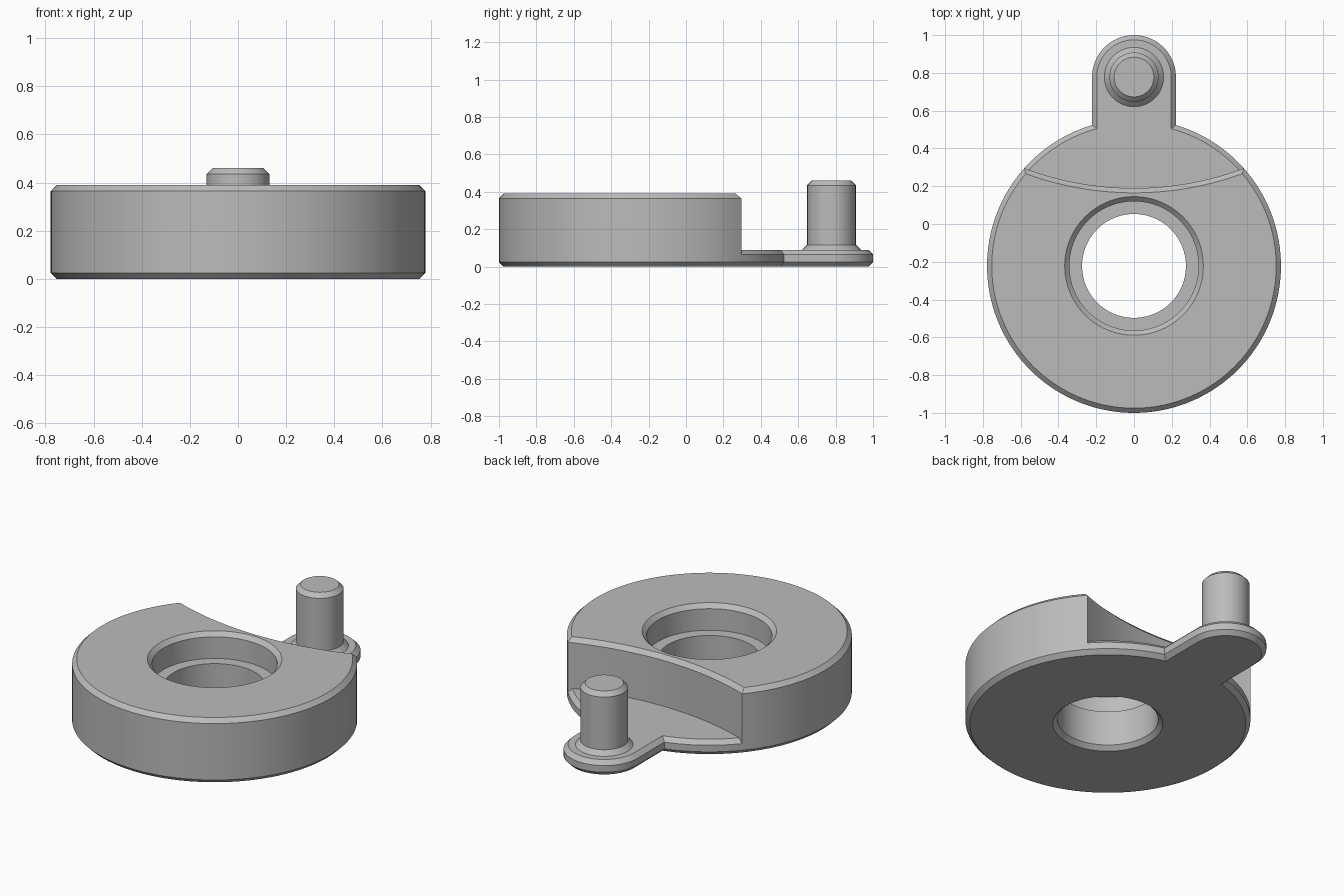
import bpy, bmesh
from math import sin, cos, pi, acos, asin

cube = bpy.data.objects.get("Cube")
if cube:
    bpy.data.objects.remove(cube, do_unlink=True)

DISC_Y, DISC_R = -0.222, 0.778      # main disc
TAB_Y, TAB_R = 0.778, 0.222         # rounded tab
WALL_Y, WALL_R = 1.84, 1.65         # large circle that scoops out the step
BEVEL = 0.025

metal = bpy.data.materials.new("plain grey")
metal.use_nodes = True
GREY = (0.5, 0.5, 0.5, 1)
metal.diffuse_color = GREY
metal.node_tree.nodes["Principled BSDF"].inputs["Base Color"].default_value = GREY


def arc(cy, r, a, b, n):
    """Points on a circle about (0, cy); angles run clockwise from +y."""
    return [(r * sin(a + (b - a) * i / n), cy + r * cos(a + (b - a) * i / n))
            for i in range(n + 1)]


def wall_angle(inset):
    """Disc angle where the scooped wall meets the rim."""
    r, w, d = DISC_R - inset, WALL_R + inset, WALL_Y - DISC_Y
    return acos((r * r + d * d - w * w) / (2 * r * d))


def plate_outline(inset):
    r, w = DISC_R - inset, TAB_R - inset
    tab, wall = asin(w / r), wall_angle(0)
    pts = arc(TAB_Y, w, -pi / 2, pi / 2, 40)
    pts += arc(DISC_Y, r, tab, wall, 14)
    pts += arc(DISC_Y, r, wall, 2 * pi - wall, 100)[1:]
    pts += arc(DISC_Y, r, 2 * pi - wall, 2 * pi - tab, 14)[1:]
    return pts


def body_outline(inset):
    r, t = DISC_R - inset, wall_angle(inset)
    pts = arc(DISC_Y, r, t, 2 * pi - t, 100)
    half = asin(r * sin(t) / (WALL_R + inset))
    return pts + arc(WALL_Y, WALL_R + inset, pi + half, pi - half, 40)[1:-1]


def loft(name, layers):
    """Skin a stack of (outline, z) layers and cap both ends."""
    bm = bmesh.new()
    rings = [[bm.verts.new((x, y, z)) for x, y in pts] for pts, z in layers]
    for low, high in zip(rings, rings[1:]):
        for i in range(len(low)):
            bm.faces.new((low[i - 1], low[i], high[i], high[i - 1]))
    bm.faces.new(rings[0])
    bm.faces.new(rings[-1])
    bmesh.ops.recalc_face_normals(bm, faces=bm.faces)
    mesh = bpy.data.meshes.new(name)
    bm.to_mesh(mesh)
    bm.free()
    mesh.materials.append(metal)
    obj = bpy.data.objects.new(name, mesh)
    bpy.context.collection.objects.link(obj)
    return obj


def lathe(name, cy, profile, n):
    return loft(name, [(arc(cy, r, 0, 2 * pi, n)[:-1], z) for r, z in profile])


def combine(target, tool, operation):
    mod = target.modifiers.new(operation.lower(), 'BOOLEAN')
    mod.operation, mod.solver, mod.object = operation, 'EXACT', tool
    tool.hide_render = True
    bpy.context.view_layer.objects.active = target
    bpy.ops.object.modifier_apply(modifier=mod.name)
    bpy.data.objects.remove(tool, do_unlink=True)


# Thin base plate with tab, chamfered top and bottom
disc = loft("stepped_disc", [(plate_outline(d), z) for d, z in
            ((BEVEL, 0), (0, BEVEL), (0, 0.065), (BEVEL, 0.09))])

# Thick body with the scooped wall
body = loft("thick_body", [(body_outline(d), z) for d, z in
            ((0, 0.045), (0, 0.365), (BEVEL, 0.39))])
combine(disc, body, 'UNION')

# Counterbored centre hole with chamfered mouths
hole = lathe("hole_cutter", DISC_Y, [
    (0.325, -BEVEL), (0.275, BEVEL), (0.275, 0.235),
    (0.342, 0.235), (0.342, 0.365), (0.392, 0.415)], 96)
combine(disc, hole, 'DIFFERENCE')

# Upright pin with flared foot and chamfered tip
pin = lathe("pin", TAB_Y, [
    (0.157, 0.05), (0.157, 0.09), (0.13, 0.117),
    (0.13, 0.435), (0.105, 0.46)], 64)
combine(disc, pin, 'UNION')

bpy.ops.object.select_all(action='DESELECT')
disc.select_set(True)
bpy.context.view_layer.objects.active = disc
bpy.ops.object.shade_smooth_by_angle(angle=pi / 6)
